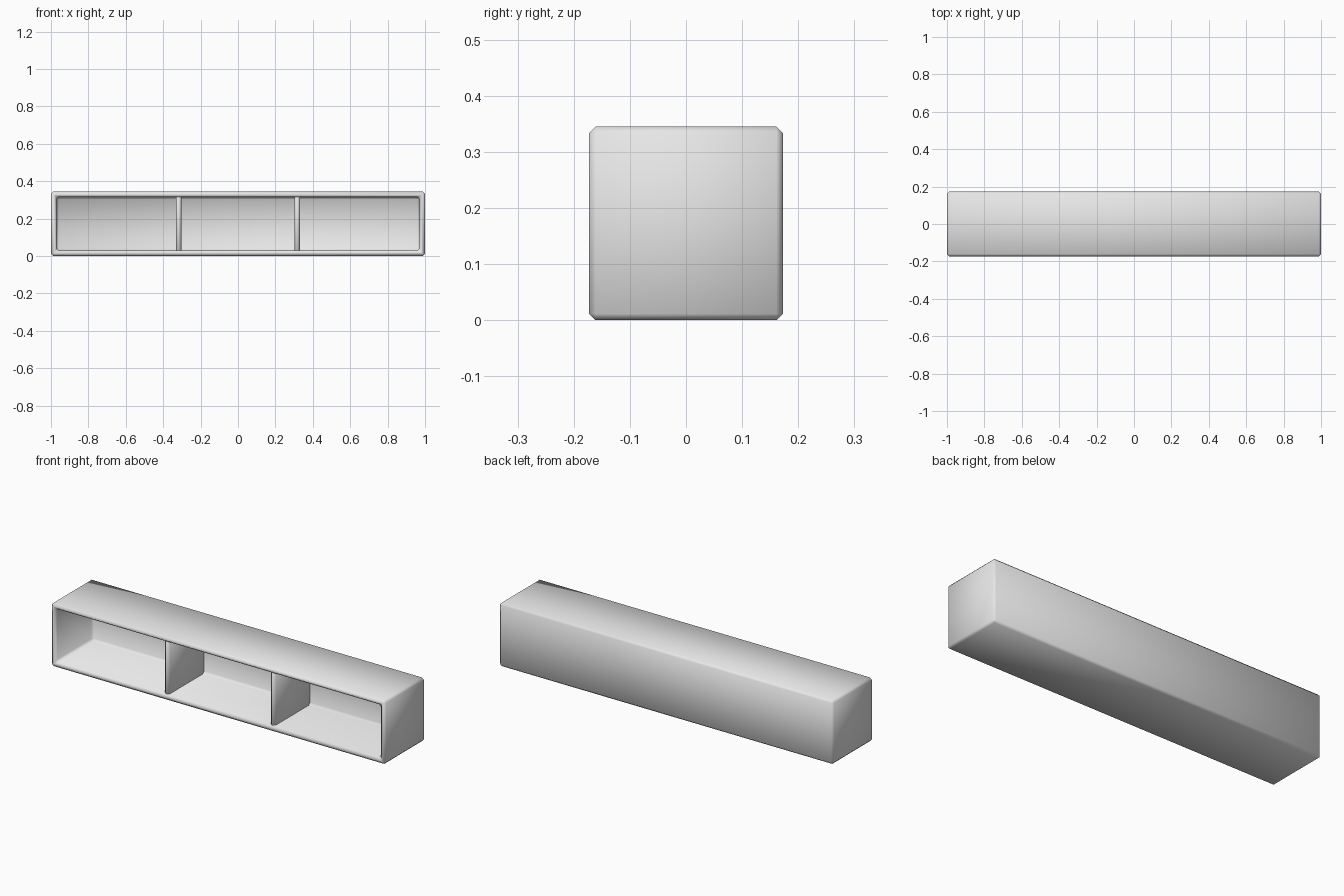
import bpy
import bmesh
from mathutils import Matrix

WIDTH, SIDE, WALL, CHAMFER = 2.0, 0.345, 0.03, 0.0115

cube = bpy.data.objects.get("Cube")
if cube:
    bpy.data.objects.remove(cube, do_unlink=True)

gray = bpy.data.materials.new("light_gray")
gray.use_nodes = True
gray.diffuse_color = (0.8, 0.8, 0.8, 1)
gray.node_tree.nodes["Principled BSDF"].inputs["Base Color"].default_value = (0.8, 0.8, 0.8, 1)


def box(size, center):
    bm = bmesh.new()
    bmesh.ops.create_cube(bm, size=1, matrix=Matrix.Translation(center) @ Matrix.Diagonal((*size, 1)))
    return bm


def finish(bm, name):
    """Turn the mesh into a smooth object with a single-step chamfer."""
    bmesh.ops.recalc_face_normals(bm, faces=bm.faces)
    for face in bm.faces:
        face.smooth = True
    mesh = bpy.data.meshes.new(name)
    bm.to_mesh(mesh)
    bm.free()
    mesh.materials.append(gray)
    obj = bpy.data.objects.new(name, mesh)
    bpy.context.collection.objects.link(obj)
    bevel = obj.modifiers.new("chamfer", "BEVEL")
    bevel.width = CHAMFER
    bevel.segments = 1
    bevel.limit_method = "ANGLE"
    return obj


# Open-fronted shell: inset the front face and push it back
shell = box((WIDTH, SIDE, SIDE), (0, 0, SIDE / 2))
shell.normal_update()
front = min(shell.faces, key=lambda f: f.calc_center_median().y)
bmesh.ops.inset_region(shell, faces=[front], thickness=WALL, use_even_offset=True)
pushed = bmesh.ops.extrude_face_region(shell, geom=[front])
back_verts = [v for v in pushed["geom"] if isinstance(v, bmesh.types.BMVert)]
bmesh.ops.translate(shell, verts=back_verts, vec=(0, SIDE - WALL, 0))
if front.is_valid:
    bmesh.ops.delete(shell, geom=[front], context="FACES_ONLY")
finish(shell, "shelf_shell")

# Two upright dividers, set slightly behind the front rim and let into the walls
front_y, back_y = -SIDE / 2 + 0.012, SIDE / 2 - WALL / 2
for name, x in (("right_divider", -0.317), ("left_divider", 0.317)):
    divider = box((WALL, back_y - front_y, SIDE - WALL),
                  (x, (front_y + back_y) / 2, SIDE / 2))
    finish(divider, name)
